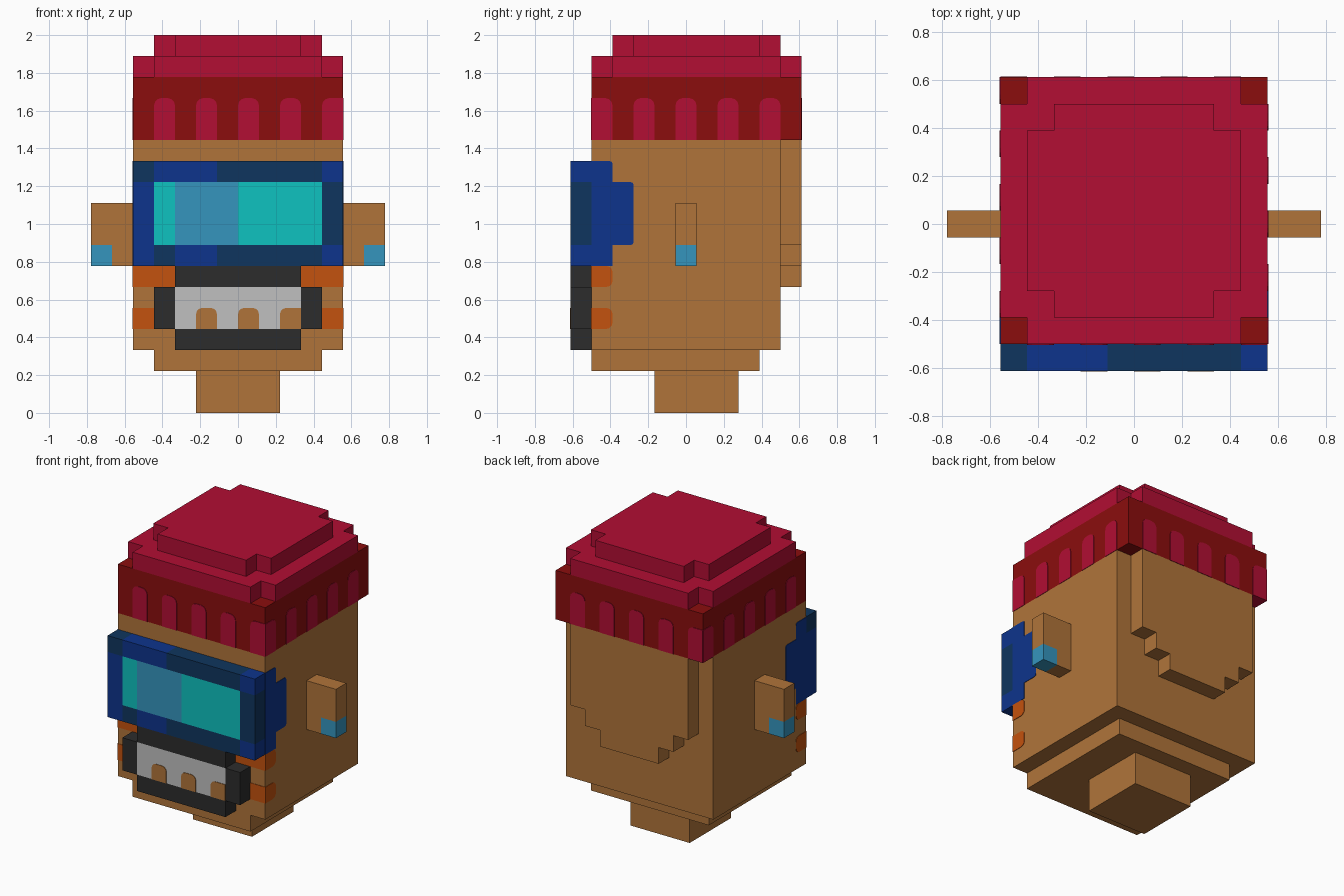
import bpy
import bmesh
import math
from mathutils import Vector

U = 2 / 18          # one block of the model
THIN = 0.03         # thickness of painted plates, in blocks

cube = bpy.data.objects.get("Cube")
if cube:
    bpy.data.objects.remove(cube)


def linear(c):
    c /= 255
    return c / 12.92 if c <= 0.04045 else ((c + 0.055) / 1.055) ** 2.4


def material(name, *rgb):
    m = bpy.data.materials.new(name)
    m.use_nodes = True
    colour = [linear(c) for c in rgb] + [1]
    m.diffuse_color = colour
    m.node_tree.nodes["Principled BSDF"].inputs["Base Color"].default_value = colour
    return m


RED = material("hat_red", 178, 14, 51)
DARK_RED = material("band_dark_red", 139, 13, 13)
SKIN = material("skin_brown", 176, 116, 58)
BLUE = material("goggle_blue", 13, 52, 140)
NAVY = material("goggle_navy", 15, 53, 94)
TEAL = material("lens_teal", 14, 194, 192)
LIGHT = material("light_blue", 53, 149, 190)
BLACK = material("mouth_black", 44, 44, 44)
WHITE = material("teeth_white", 192, 192, 192)
ORANGE = material("strap_orange", 196, 82, 14)


def rounded(points):
    """Turn (u, v, radius) corners into short arcs; (u, v) corners stay sharp."""
    out = []
    for i, p in enumerate(points):
        here = Vector(p[:2])
        r = p[2] if len(p) > 2 else 0
        if not r:
            out.append(here)
            continue
        a = (Vector(points[i - 1][:2]) - here).normalized() * r
        b = (Vector(points[(i + 1) % len(points)][:2]) - here).normalized() * r
        for k in range(4):
            t = k * math.pi / 6
            out.append(here + a * (1 - math.sin(t)) + b * (1 - math.cos(t)))
    return out


def rect(u0, u1, v0, v1):
    return [(u0, v0), (u1, v0), (u1, v1), (u0, v1)]


def notched(u0, u1, v0, v1):
    """Rectangle with one block missing at each corner."""
    return [(u0 + 1, v0), (u1 - 1, v0), (u1 - 1, v0 + 1), (u1, v0 + 1),
            (u1, v1 - 1), (u1 - 1, v1 - 1), (u1 - 1, v1), (u0 + 1, v1),
            (u0 + 1, v1 - 1), (u0, v1 - 1), (u0, v0 + 1), (u0 + 1, v0 + 1)]


def prism(name, axis, lo, hi, outline, colours, cuts=(), rule=None):
    """Extrude an outline along an axis, slice it, colour its faces by a rule."""
    colours = colours if isinstance(colours, list) else [colours]
    bm = bmesh.new()
    verts = []
    for u, v in rounded(outline):
        co = [u, v]
        co.insert(axis, lo)
        verts.append(bm.verts.new(co))
    base = bm.faces.new(verts)
    top = bmesh.ops.extrude_face_region(bm, geom=[base])["geom"]
    shift = Vector((0, 0, 0))
    shift[axis] = hi - lo
    bmesh.ops.translate(bm, vec=shift,
                        verts=[g for g in top if isinstance(g, bmesh.types.BMVert)])
    for cut_axis, at in cuts:
        normal, point = Vector((0, 0, 0)), Vector((0, 0, 0))
        normal[cut_axis], point[cut_axis] = 1, at
        bmesh.ops.bisect_plane(bm, geom=bm.verts[:] + bm.edges[:] + bm.faces[:],
                               plane_co=point, plane_no=normal)
    bmesh.ops.recalc_face_normals(bm, faces=bm.faces)
    if rule:
        for f in bm.faces:
            f.material_index = colours.index(rule(f.calc_center_median()))
    bmesh.ops.scale(bm, vec=(U, U, U), verts=bm.verts)
    mesh = bpy.data.meshes.new(name)
    bm.to_mesh(mesh)
    bm.free()
    for m in colours:
        mesh.materials.append(m)
    obj = bpy.data.objects.new(name, mesh)
    bpy.context.scene.collection.objects.link(obj)
    return obj


def plate(name, axis, at, side, outline, colour):
    """Thin painted patch lying on a flat side."""
    lo, hi = sorted((at, at + side * THIN))
    return prism(name, axis, lo, hi, outline, colour)


X, Y, Z = 0, 1, 2
FRONT, BACK = -4.5, 5.5

# Neck, jaw and head
prism("neck", Z, 0, 2, rect(-2, 2, -1.5, 2.5), SKIN)
prism("jaw", Z, 2, 3, rect(-4, 4, FRONT, 3.5), SKIN)
prism("head", Z, 3, 13, rect(-5, 5, FRONT, 4.5), SKIN)

# Stepped panel on the back of the head
half = [(2, 6), (2, 7), (3, 7), (3, 8), (4, 8), (4, 13)]
prism("back_panel", Y, 4.5, BACK, half + [(-x, z) for x, z in reversed(half)], SKIN)

# Hat: band and two stepped crown layers
prism("hat_band", Z, 13, 16, rect(-5, 5, FRONT, BACK), [DARK_RED, RED],
      [(X, -4), (Y, 4.5)],
      lambda c: RED if c.z < 13.1 and c.x < -4 and c.y > 4.5 else DARK_RED)
prism("hat_crown_lower", Z, 16, 17, notched(-5, 5, FRONT, BACK), RED)
prism("hat_crown_upper", Z, 17, 18, notched(-4, 4, -3.5, 4.5), RED)

# Band stripes alternate all the way round
for label, axis, at, side, first, start in (
        ("front", Y, FRONT, -1, 1, -5), ("back", Y, BACK, 1, 0, -5),
        ("left", X, 5, 1, 0, FRONT), ("right", X, -5, -1, 1, FRONT)):
    for i in range(first, 10, 2):
        a = start + i
        shape = [(a, 13), (a + 1, 13),
                 (a + 1, 15, 0.35 if i < 9 else 0), (a, 15, 0.35 if i > 0 else 0)]
        plate(f"band_stripe_{label}_{i}", axis, at, side, shape, RED)

# Goggles, coloured by column in three rows
SHADES = {"B": BLUE, "N": NAVY, "T": TEAL, "L": LIGHT}
ROWS = ("BNBBNNNNNB", "BTLLLTTTTN", "NBBBNNNNNB")


def goggle_colour(c):
    row = ROWS[0 if c.z < 8 else 1 if c.z < 11 else 2]
    return SHADES[row[min(9, int(c.x + 5))]]


prism("goggles", Y, -5.5, FRONT, rect(-5, 5, 7, 12), list(SHADES.values()),
      [(X, x) for x in (-4, -3, -1, 0, 4)] + [(Z, 8), (Z, 11)], goggle_colour)

# Mouth frame with teeth
prism("mouth", Y, -5.5, FRONT, notched(-4, 4, 3, 7), [BLACK, WHITE],
      [(X, -3), (X, 3), (Z, 4), (Z, 6)],
      lambda c: WHITE if abs(c.x) < 3 and 4 < c.z < 6 else BLACK)
for i, a in enumerate((-2, 0, 2)):
    plate(f"tooth_gap_{i}", Y, -5.5, -1,
          [(a, 4), (a + 1, 4), (a + 1, 5, 0.3 if a < 2 else 0), (a, 5, 0.3)], SKIN)

# Ears with earrings, goggle straps and orange straps on both sides
for label, s in (("left", 1), ("right", -1)):
    prism(f"ear_{label}", Y, -0.5, 0.5, rect(*sorted((5 * s, 7 * s)), 7, 10),
          [SKIN, LIGHT], [(X, 6 * s), (Z, 8)],
          lambda c: LIGHT if abs(c.x) > 6 and c.z < 8 else SKIN)
    plate(f"goggle_strap_{label}", X, 5 * s, s,
          [(FRONT, 7), (-3.5, 7), (-3.5, 8), (-2.5, 8, 0.15), (-2.5, 11, 0.15),
           (-3.5, 11), (-3.5, 12, 0.15), (FRONT, 12)], BLUE)
    for place, z, inner in (("upper", 6, 3), ("lower", 4, 4)):
        plate(f"orange_strap_{place}_{label}", X, 5 * s, s,
              [(FRONT, z), (-3.5, z, 0.3), (-3.5, z + 1, 0.3), (FRONT, z + 1)], ORANGE)
        plate(f"orange_strap_front_{place}_{label}", Y, FRONT, -1,
              rect(*sorted((inner * s, 5 * s)), z, z + 1), ORANGE)
